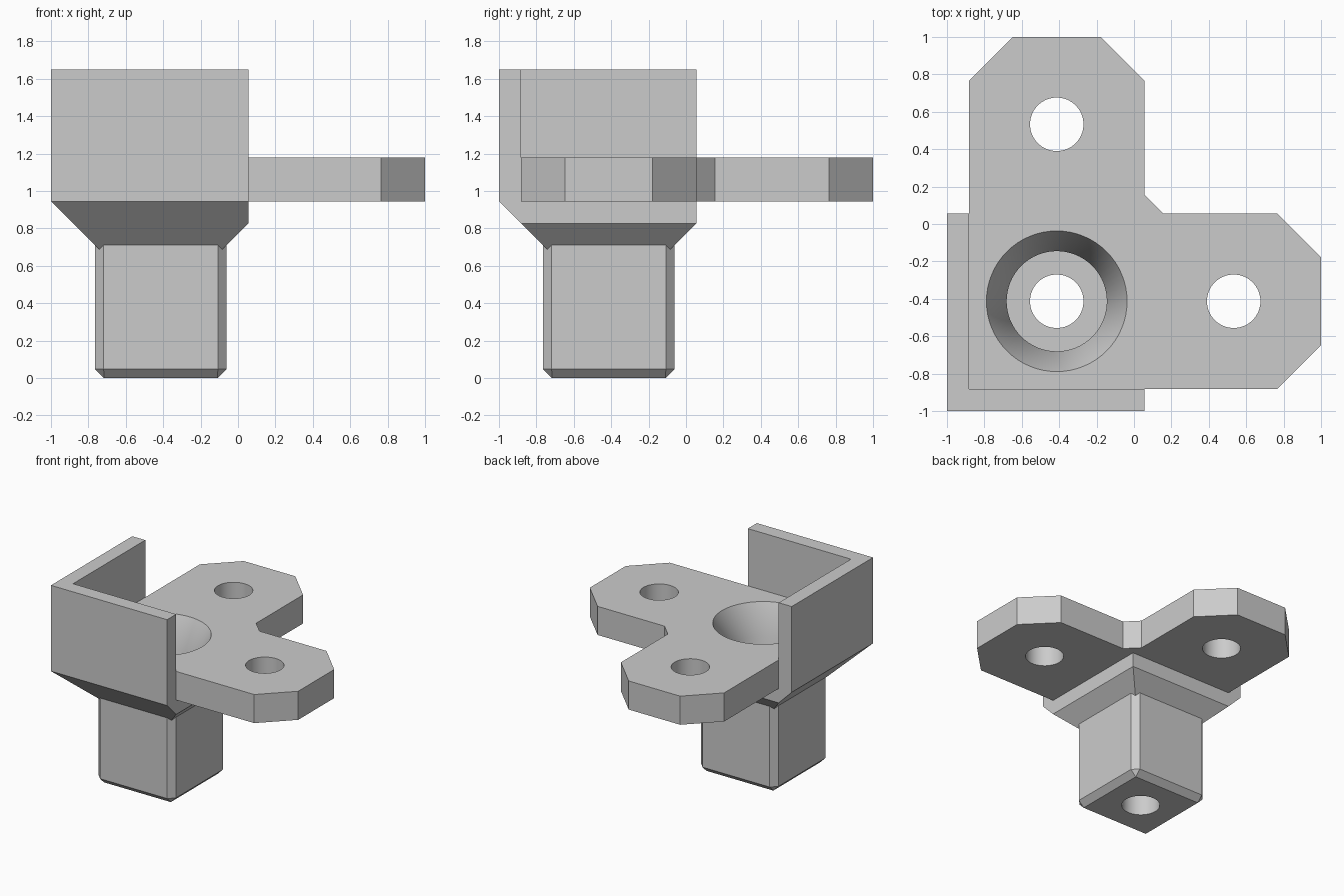
import bpy
import bmesh
from math import radians, cos, sin, pi

cube = bpy.data.objects.get("Cube")
if cube:
    bpy.data.objects.remove(cube, do_unlink=True)

C = -0.413          # post axis, same in x and y
W = 0.469           # half width of the plate arms
K = 0.587           # reach of the outer wall faces from the axis
LOW, TOP, RIM = 0.945, 1.18, 1.65   # plate underside, plate top, wall top
IN, OUT, EDGE = C + W, C - K, C - W


def loft(name, rings):
    """Solid through rings of equal point count, closed at both ends."""
    bm = bmesh.new()
    loops = [[bm.verts.new(p) for p in ring] for ring in rings]
    n = len(loops[0])
    bm.faces.new(loops[0][::-1])
    bm.faces.new(loops[-1])
    for a, b in zip(loops, loops[1:]):
        for i in range(n):
            j = (i + 1) % n
            bm.faces.new((a[i], a[j], b[j], b[i]))
    bmesh.ops.recalc_face_normals(bm, faces=bm.faces)
    mesh = bpy.data.meshes.new(name)
    bm.to_mesh(mesh)
    bm.free()
    obj = bpy.data.objects.new(name, mesh)
    bpy.context.collection.objects.link(obj)
    return obj


def prism(name, outline, z0, z1):
    return loft(name, [[(x, y, z) for x, y in outline] for z in (z0, z1)])


def turned(name, x, y, profile, n=64):
    """Round solid from (radius, height) pairs."""
    return loft(name, [[(x + r * cos(2 * pi * i / n), y + r * sin(2 * pi * i / n), z)
                        for i in range(n)] for r, z in profile])


def square(lo, hi, z):
    return [(lo, lo, z), (hi, lo, z), (hi, hi, z), (lo, hi, z)]


def octagon(h, cut, z):
    """Square with bevelled corners around the post axis."""
    k = h - cut
    pts = [(-k, -h), (k, -h), (h, -k), (h, k), (k, h), (-k, h), (-h, k), (-h, -k)]
    return [(C + x, C + y, z) for x, y in pts]


def combine(base, other, operation):
    mod = base.modifiers.new(operation.title(), 'BOOLEAN')
    mod.operation = operation
    mod.solver = 'EXACT'
    mod.object = other
    bpy.context.view_layer.objects.active = base
    bpy.ops.object.modifier_apply(modifier=mod.name)
    bpy.data.objects.remove(other, do_unlink=True)


# Two-armed plate with bevelled arm ends and a bevelled inner corner
B, F = 0.235, 0.1
arm = [(EDGE, EDGE), (1 - B, EDGE), (1, EDGE + B), (1, IN - B), (1 - B, IN), (IN + F, IN)]
outline = arm + [(y, x) for x, y in arm[:0:-1]]
bracket = prism("corner_bracket", outline, LOW, TOP)

# L-shaped guard wall around the outer corner
wall = [(OUT, OUT), (IN, OUT), (IN, EDGE), (EDGE, EDGE), (EDGE, IN), (OUT, IN)]
combine(bracket, prism("guard_wall", wall, LOW, RIM), 'UNION')

# Flared collar below the plate
mid = LOW - (K - W)
small = 0.31
collar = loft("flared_collar", [square(C - small, C + small, mid - (W - small)),
                                square(EDGE, IN, mid), square(OUT, IN, LOW)])
combine(bracket, collar, 'UNION')

# Square post with bevelled edges and foot
H, V = 0.352, 0.047
post = loft("post", [octagon(H - V, 0.001, 0), octagon(H, V, V), octagon(H, V, 0.8)])
combine(bracket, post, 'UNION')

# Screw holes, and the flared socket leading into the post
HOLE = 0.143
for x, y in ((C, 0.533), (0.533, C)):
    combine(bracket, turned("screw_hole", x, y, [(HOLE, 0.8), (HOLE, 1.3)]), 'DIFFERENCE')
socket = turned("socket", C, C, [(0.268, 0.24), (0.268, LOW), (0.376, TOP), (0.376, TOP + 0.1)])
combine(bracket, socket, 'DIFFERENCE')
combine(bracket, turned("post_hole", C, C, [(HOLE, -0.1), (HOLE, 0.5)]), 'DIFFERENCE')

# Finish: one grey, smooth bores with sharp edges
grey = bpy.data.materials.new("light_grey")
grey.use_nodes = True
colour = (0.6, 0.6, 0.6, 1)
grey.diffuse_color = colour
grey.node_tree.nodes["Principled BSDF"].inputs["Base Color"].default_value = colour
bracket.data.materials.clear()
bracket.data.materials.append(grey)
bpy.ops.object.select_all(action='DESELECT')
bracket.select_set(True)
bpy.context.view_layer.objects.active = bracket
bpy.ops.object.shade_smooth_by_angle(angle=radians(30))
